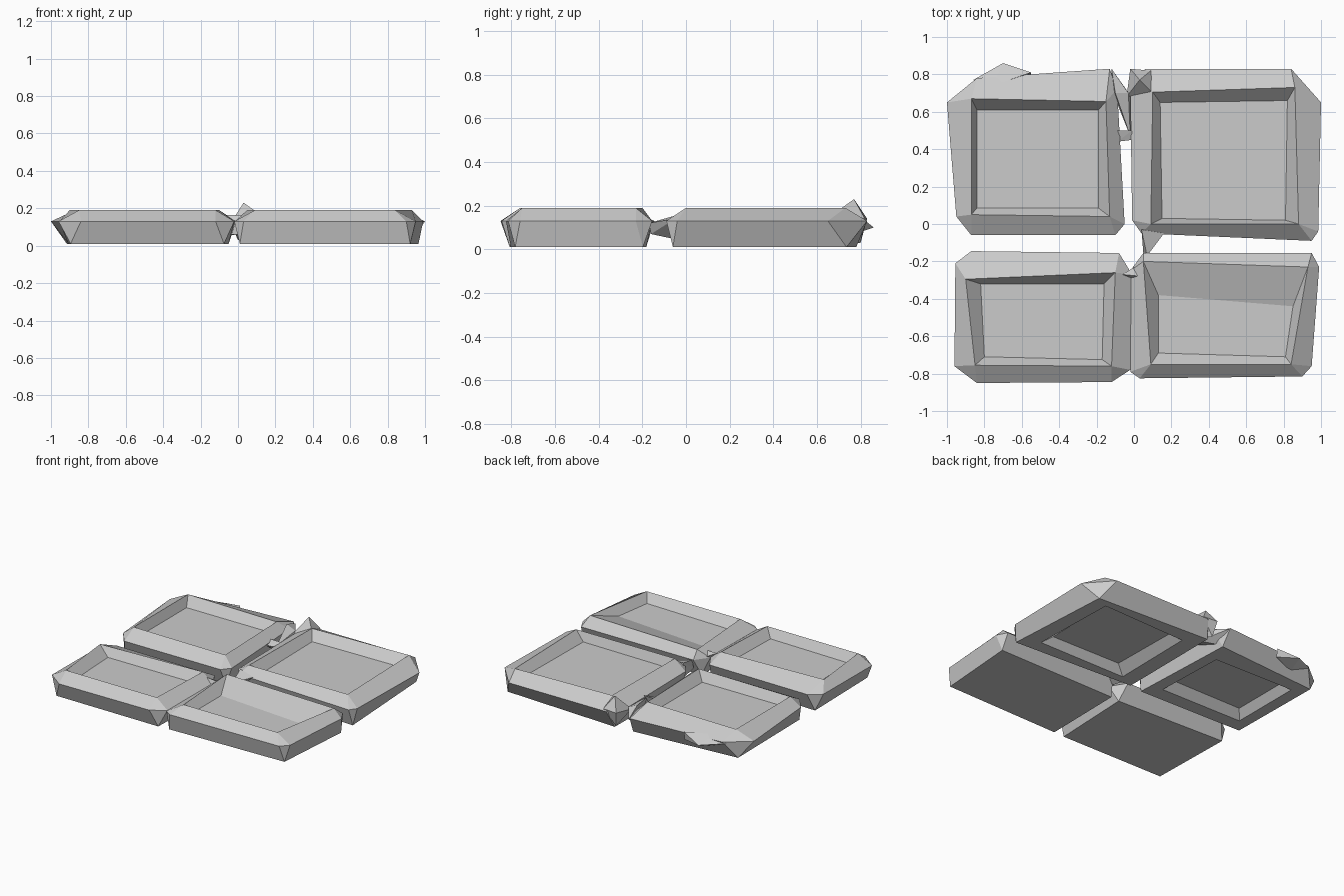
import bpy, bmesh
from mathutils import Vector

if "Cube" in bpy.data.objects:
    bpy.data.objects.remove(bpy.data.objects["Cube"])

MID_Z, RIM_Z, FLOOR_Z, BASE_Z = 0.13, 0.19, 0.125, 0.01


def finish(bm, name):
    bmesh.ops.recalc_face_normals(bm, faces=bm.faces)
    me = bpy.data.meshes.new(name)
    bm.to_mesh(me)
    bm.free()
    ob = bpy.data.objects.new(name, me)
    bpy.context.collection.objects.link(ob)
    return ob


def ring(bm, pts, z):
    return [bm.verts.new((x, y, z)) for x, y in pts]


def bridge(bm, a, b):
    for i in range(len(a)):
        j = (i + 1) % len(a)
        bm.faces.new((a[i], a[j], b[j], b[i]))


def corners(bm, outer, inner):
    # eight-sided outline to four-sided ring: triangles at the corners
    for i in range(4):
        j = (i + 1) % 4
        bm.faces.new((outer[2 * i], outer[2 * i + 1], inner[i]))
        bm.faces.new((outer[2 * i + 1], outer[(2 * i + 2) % 8], inner[j], inner[i]))


def shrink(pts, d):
    # move an outline towards its middle by about d on each axis
    xs, ys = [p[0] for p in pts], [p[1] for p in pts]
    cx, cy = (min(xs) + max(xs)) / 2, (min(ys) + max(ys)) / 2
    hx, hy = max(xs) - cx, max(ys) - cy
    return [(cx + (x - cx) * (1 - d / hx), cy + (y - cy) * (1 - d / hy)) for x, y in pts]


def tray(name, outline, opening, floor, hollow_base):
    bm = bmesh.new()
    # base corners sit at the middle of each cut corner of the outline
    foot = [((outline[2 * i][0] + outline[2 * i + 1][0]) / 2,
             (outline[2 * i][1] + outline[2 * i + 1][1]) / 2) for i in range(4)]
    base = ring(bm, shrink(foot, 0.005), BASE_Z)
    mid = ring(bm, outline, MID_Z)
    rim = ring(bm, opening, RIM_Z)
    flr = ring(bm, floor, FLOOR_Z)
    corners(bm, mid, base)
    corners(bm, mid, rim)
    bridge(bm, rim, flr)
    bm.faces.new(flr)
    if hollow_base:
        lip = ring(bm, shrink(opening, 0.045), BASE_Z)
        under = ring(bm, shrink(floor, 0.055), 0.07)
        bridge(bm, base, lip)
        bridge(bm, lip, under)
        bm.faces.new(under)
    else:
        bm.faces.new(base)
    return finish(bm, name)


def chip(name, pts):
    # small faceted lump as a convex hull
    bm = bmesh.new()
    for p in pts:
        bm.verts.new(Vector(p))
    bmesh.ops.convex_hull(bm, input=bm.verts)
    return finish(bm, name)


# Four shallow trays
tray("front_left_tray",
     [(-.96, -.76), (-.84, -.85), (-.12, -.845), (-.02, -.78),
      (-.01, -.27), (-.08, -.155), (-.87, -.145), (-.955, -.21)],
     [(-.85, -.755), (-.12, -.76), (-.10, -.26), (-.90, -.295)],
     [(-.80, -.71), (-.17, -.725), (-.16, -.32), (-.82, -.32)], False)
tray("front_right_tray",
     [(-.02, -.79), (.03, -.825), (.90, -.815), (.95, -.76),
      (.99, -.23), (.95, -.155), (.05, -.155), (-.02, -.25)],
     [(.09, -.75), (.84, -.75), (.93, -.23), (.05, -.20)],
     [(.13, -.69), (.81, -.71), (.85, -.44), (.13, -.38)], False)
tray("back_right_tray",
     [(-.01, .02), (.04, -.05), (.95, -.09), (.985, -.04),
      (1.0, .65), (.84, .83), (.06, .83), (-.02, .74)],
     [(.09, .0), (.88, .0), (.86, .73), (.10, .705)],
     [(.15, .03), (.81, .02), (.82, .66), (.14, .65)], True)
tray("back_left_tray",
     [(-.95, .04), (-.87, -.06), (-.10, -.06), (-.05, .0),
      (-.09, .72), (-.13, .83), (-.84, .78), (-1.0, .65)],
     [(-.87, .05), (-.13, .04), (-.15, .655), (-.87, .67)],
     [(-.84, .085), (-.19, .085), (-.19, .61), (-.84, .61)], True)

# Chips and bridges at the seams
chip("back_left_peak",
     [(-.86, .77, .12), (-.70, .86, .10), (-.55, .80, .08), (-.55, .81, .14),
      (-.76, .74, .15), (-.72, .74, .06)])
chip("back_right_peak",
     [(.03, .77, .23), (-.02, .83, .14), (-.04, .68, .12), (.09, .82, .14),
      (.10, .70, .18), (.0, .80, .03), (.06, .72, .03)])
chip("back_bridge",
     [(-.12, .83, .12), (-.10, .70, .17), (-.12, .72, .05), (-.03, .70, .14),
      (.0, .66, .06), (-.02, .47, .12)])
chip("back_bridge_spur",
     [(-.10, .50, .14), (-.09, .44, .12), (-.01, .50, .14), (-.01, .45, .12),
      (-.05, .48, .08)])
chip("right_bridge",
     [(.04, -.03, .16), (.16, -.05, .14), (.05, -.02, .04), (.07, -.17, .12),
      (.05, -.16, .07)])
chip("front_bridge",
     [(-.06, -.27, .165), (.0, -.23, .14), (.04, -.28, .16), (.02, -.30, .06),
      (-.05, -.32, .06)])
